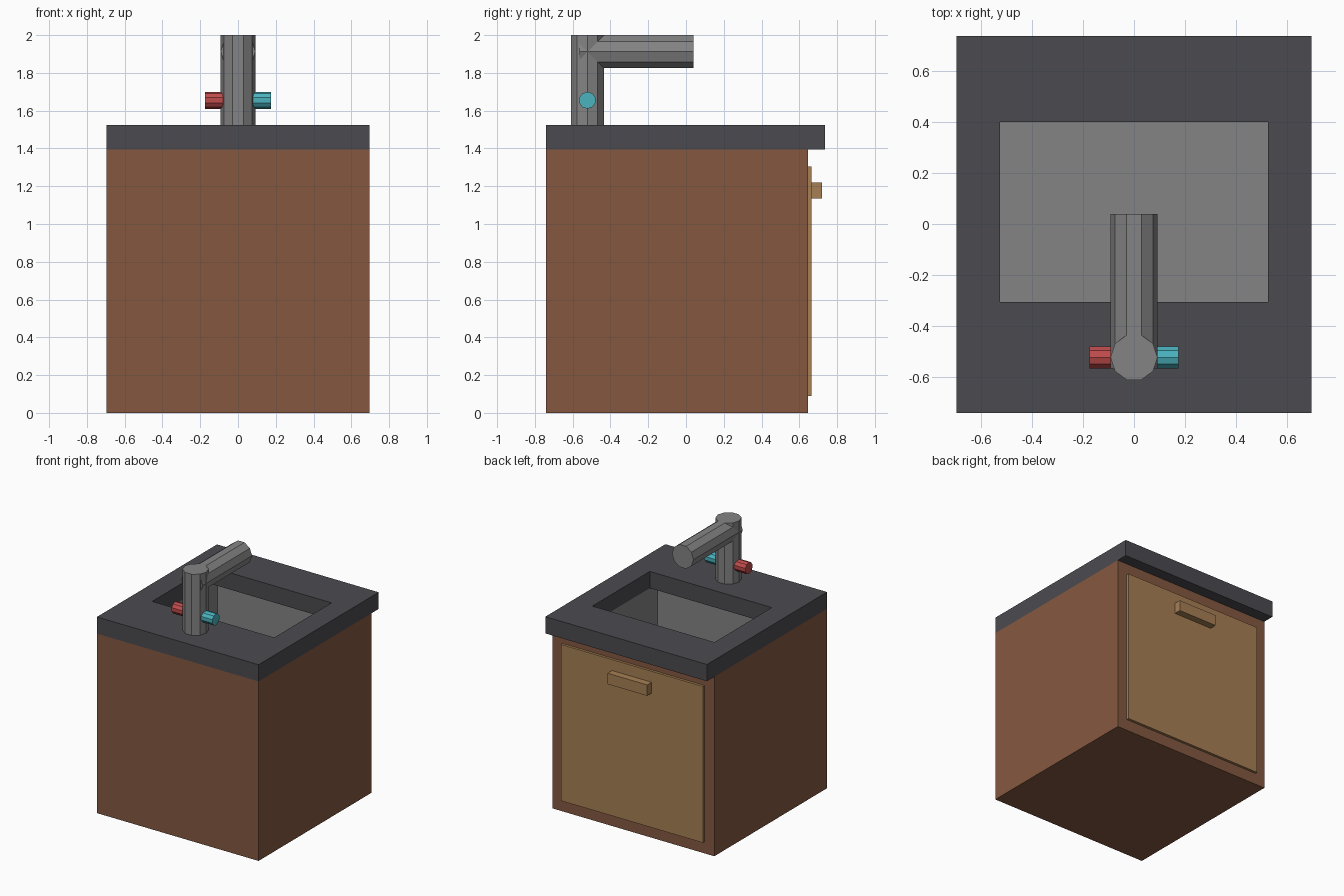
import bpy, bmesh, math
from mathutils import Matrix

if "Cube" in bpy.data.objects:
    bpy.data.objects.remove(bpy.data.objects["Cube"])


def mat(name, rgb):
    def lin(c):
        c /= 255
        return c / 12.92 if c <= 0.04045 else ((c + 0.055) / 1.055) ** 2.4
    m = bpy.data.materials.new(name)
    m.diffuse_color = (*[lin(c) for c in rgb], 1)
    m.use_nodes = True
    m.node_tree.nodes["Principled BSDF"].inputs["Base Color"].default_value = m.diffuse_color
    return m


BROWN = mat("cabinet brown", (133, 88, 64))
WOOD = mat("door tan", (166, 127, 84))
STONE = mat("counter charcoal", (75, 74, 79))
METAL = mat("metal grey", (132, 132, 132))
RED = mat("hot red", (192, 76, 76))
CYAN = mat("cold cyan", (74, 178, 190))


def finish(name, bm, material):
    me = bpy.data.meshes.new(name)
    bm.to_mesh(me)
    bm.free()
    me.materials.append(material)
    ob = bpy.data.objects.new(name, me)
    bpy.context.collection.objects.link(ob)
    return ob


def box(name, material, x, y, z, open_top=False, inward=False):
    bm = bmesh.new()
    bmesh.ops.create_cube(bm, size=1)
    for v in bm.verts:
        for i, (a, b) in enumerate((x, y, z)):
            v.co[i] = b if v.co[i] > 0 else a
    bm.normal_update()
    if open_top:
        bmesh.ops.delete(bm, geom=[f for f in bm.faces if f.normal.z > 0.5],
                         context='FACES_ONLY')
    if inward:
        bmesh.ops.reverse_faces(bm, faces=bm.faces[:])
    return finish(name, bm, material)


def rod(name, material, r, start, end, axis, centre):
    """Ten-sided rod along an axis, from start to end."""
    bm = bmesh.new()
    bmesh.ops.create_cone(bm, cap_ends=True, segments=10, radius1=r, radius2=r,
                          depth=end - start)
    # put vertices on +-x whatever the primitive's start angle
    bm.verts.ensure_lookup_table()
    v0 = bm.verts[0].co
    bm.transform(Matrix.Rotation(-math.atan2(v0.y, v0.x), 4, 'Z'))
    if axis == 'Y':
        bm.transform(Matrix.Rotation(math.pi / 2, 4, 'X'))
    elif axis == 'X':
        bm.transform(Matrix.Rotation(math.pi / 2, 4, 'Y'))
    c = list(centre)
    c['XYZ'.index(axis)] = (start + end) / 2
    bm.transform(Matrix.Translation(c))
    return finish(name, bm, material)


# cabinet body and door
box("cabinet", BROWN, (-.695, .695), (-.74, .645), (0, 1.395), open_top=True)
box("door", WOOD, (-.61, .61), (.64, .665), (.09, 1.305))
box("door_handle", WOOD, (-.17, .17), (.66, .72), (1.135, 1.22))

# countertop: slab with a rectangular opening
bm = bmesh.new()
OUT = (-.695, .695, -.74, .735)
HOLE = (-.525, .525, -.305, .40)


def ring(b, z):
    return [bm.verts.new((x, y, z)) for x, y in
            ((b[0], b[2]), (b[1], b[2]), (b[1], b[3]), (b[0], b[3]))]


loops = [ring(OUT, 1.395), ring(OUT, 1.525), ring(HOLE, 1.525), ring(HOLE, 1.395)]
for k in range(4):
    a, b = loops[k], loops[(k + 1) % 4]
    for i in range(4):
        j = (i + 1) % 4
        bm.faces.new((a[i], a[j], b[j], b[i]))
bmesh.ops.recalc_face_normals(bm, faces=bm.faces[:])
finish("countertop", bm, STONE)

# basin below the opening, a little longer than it
box("basin", METAL, (-.525, .525), (-.40, .50), (.95, 1.395),
    open_top=True, inward=True)

# faucet column, spout and taps
rod("faucet_column", METAL, .092, 1.525, 2.0, 'Z', (0, -.522, 0))
rod("faucet_spout", METAL, .092, -.565, .04, 'Y', (0, 0, 1.9125))
rod("hot_tap", RED, .045, -.175, -.06, 'X', (0, -.522, 1.655))
rod("cold_tap", CYAN, .045, .06, .175, 'X', (0, -.522, 1.655))
